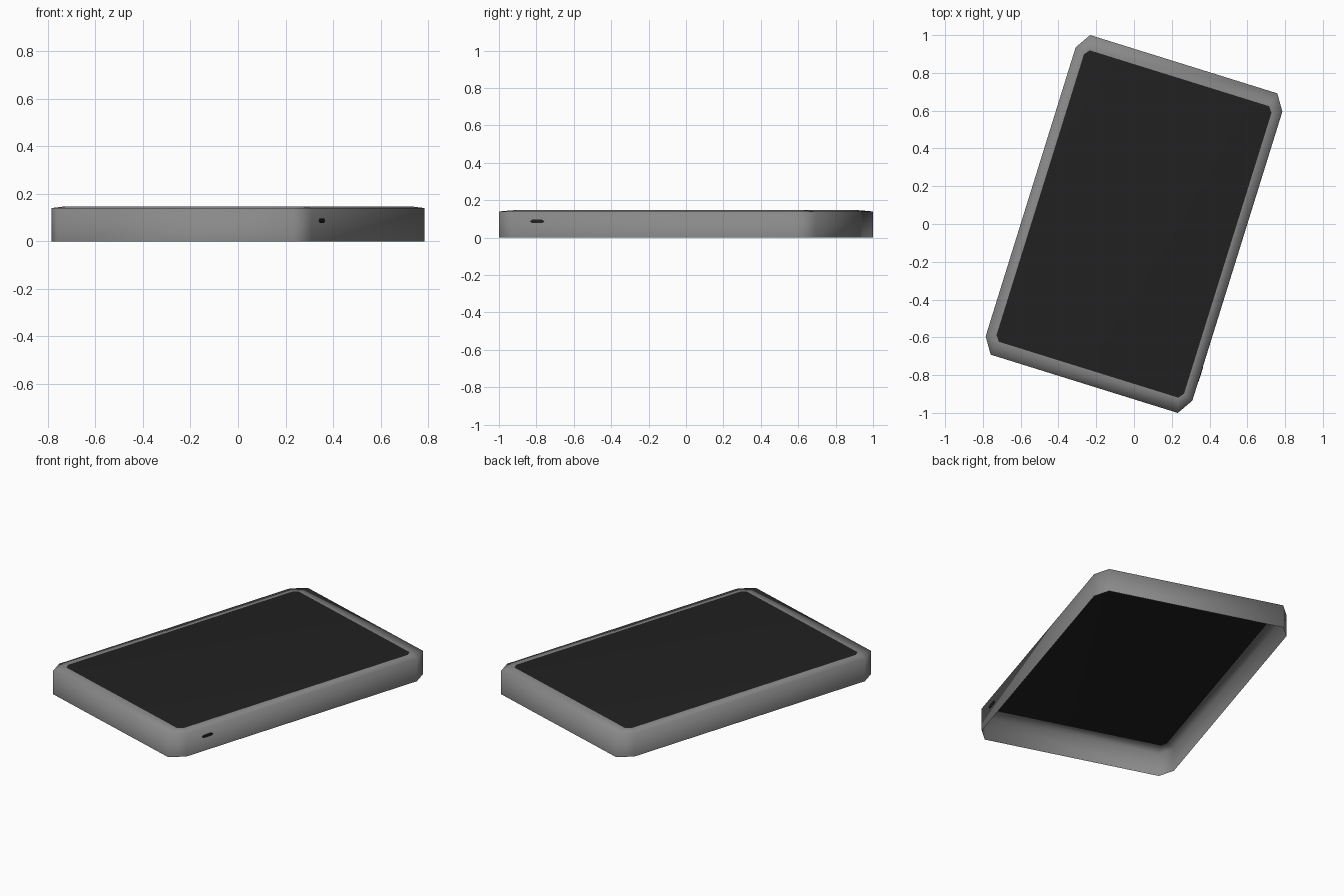
import bpy, bmesh, math
from mathutils import Matrix

if "Cube" in bpy.data.objects:
    bpy.data.objects.remove(bpy.data.objects["Cube"])

TILT = Matrix.Rotation(math.radians(-17.3), 4, 'Z')


def material(name, value):
    m = bpy.data.materials.new(name)
    m.diffuse_color = (value, value, value, 1)
    m.use_nodes = True
    m.node_tree.nodes["Principled BSDF"].inputs["Base Color"].default_value = m.diffuse_color
    return m


grey = material("grey_case", 0.25)
black = material("black_screen", 0.015)


def outline(w, l, cx, cy):
    """Rectangle with clipped corners, counter-clockwise."""
    return [(w, -l + cy), (w, l - cy), (w - cx, l), (cx - w, l),
            (-w, l - cy), (-w, cy - l), (cx - w, -l), (w - cx, -l)]


def finish(name, bm, mats, smooth):
    bm.transform(TILT)
    bm.normal_update()
    me = bpy.data.meshes.new(name)
    bm.to_mesh(me)
    bm.free()
    for m in mats:
        me.materials.append(m)
    for p in me.polygons:
        p.use_smooth = smooth
    ob = bpy.data.objects.new(name, me)
    bpy.context.collection.objects.link(ob)
    return ob


# Case: thin open-bottomed shell, walls then gently sloped bezel
bm = bmesh.new()
levels = [(0.0, outline(0.573, 0.886, 0.054, 0.085)),
          (0.14, outline(0.573, 0.886, 0.054, 0.085)),
          (0.147, outline(0.52, 0.808, 0.022, 0.03))]
rings = [[bm.verts.new((x, y, z)) for x, y in pts] for z, pts in levels]
for a, b in zip(rings, rings[1:]):
    for i in range(8):
        j = (i + 1) % 8
        bm.faces.new((a[i], a[j], b[j], b[i]))
# Screen: the flat cap
cap = bm.faces.new(rings[-1])
cap.material_index = 1
finish("tablet_case_and_screen", bm, [grey, black], True)

# Side button: thin dark plate with pointed ends on the right wall
bm = bmesh.new()
shape = [(-0.04, 0), (-0.028, -0.009), (0.028, -0.009),
         (0.04, 0), (0.028, 0.009), (-0.028, 0.009)]
face = bm.faces.new([bm.verts.new((0.572, -0.655 + y, 0.087 + z)) for y, z in shape])
ext = bmesh.ops.extrude_face_region(bm, geom=[face])
for v in (g for g in ext["geom"] if isinstance(g, bmesh.types.BMVert)):
    v.co.x += 0.003
bmesh.ops.recalc_face_normals(bm, faces=bm.faces)
finish("side_button", bm, [black], False)
